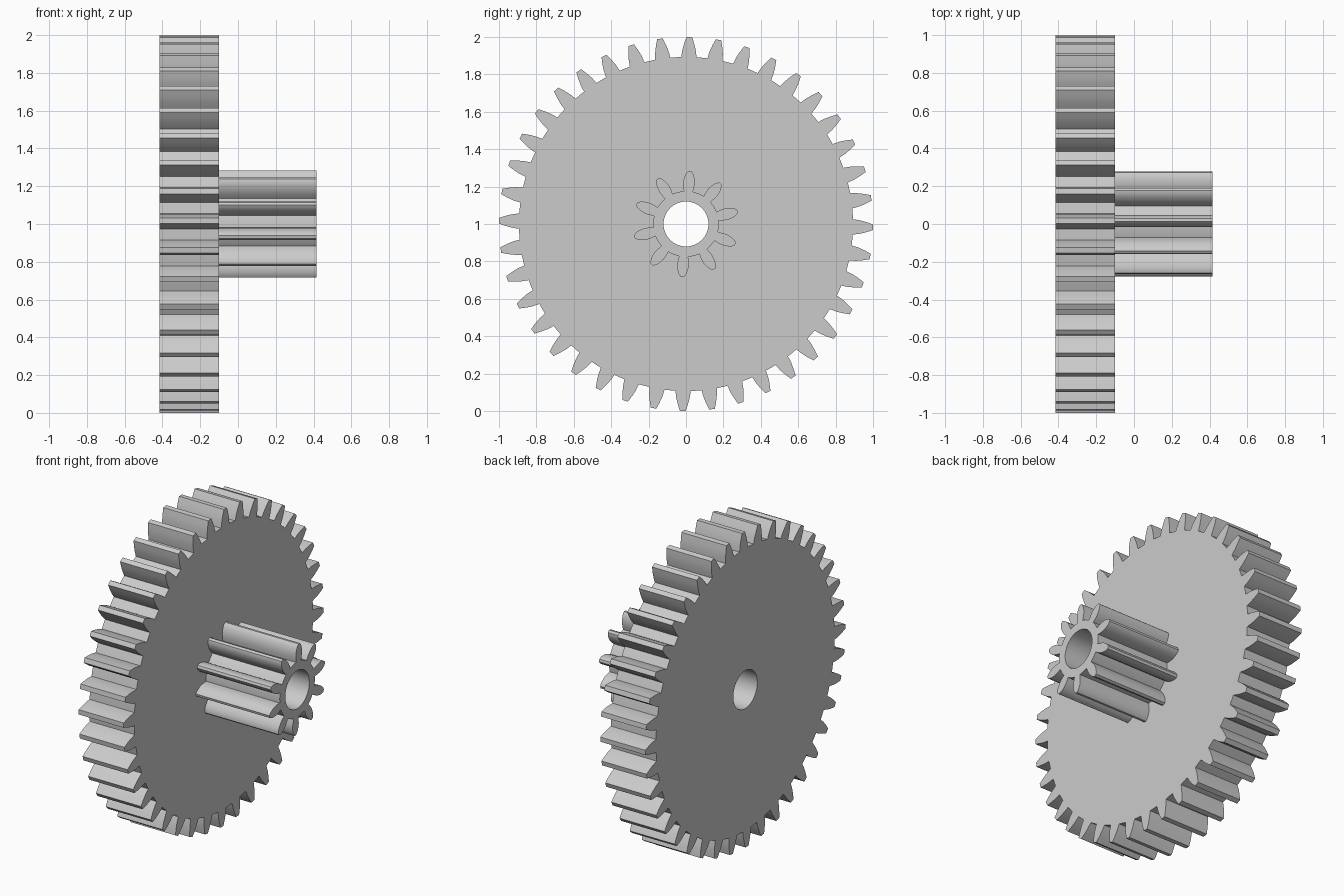
import bpy
import bmesh
from math import sin, cos, pi, radians

cube = bpy.data.objects.get("Cube")
if cube:
    bpy.data.objects.remove(cube, do_unlink=True)

grey = bpy.data.materials.new("light_grey")
grey.use_nodes = True
colour = (0.6, 0.6, 0.6, 1)
grey.diffuse_color = colour
grey.node_tree.nodes["Principled BSDF"].inputs["Base Color"].default_value = colour

BORE = 0.12
CENTRE = 1.0
JOINT = -0.10
HALF_LENGTH = 0.415


def toothed_outline(teeth, phase, flank):
    """Polar outline; flank lists (radius, half width) from root to tip."""
    pitch = 2 * pi / teeth
    root = flank[0][0]
    points = []
    for i in range(teeth):
        middle = phase + i * pitch
        points += [(r, middle - w / r) for r, w in flank]
        points += [(r, middle + w / r) for r, w in reversed(flank)]
        points.append((root, middle + pitch / 2))
    return points


def make_gear(name, outline, x0, x1, open_back=False):
    bm = bmesh.new()
    bore = [(BORE, 2 * pi * i / 64) for i in range(64)]
    edges = []
    for loop in (outline, bore):
        verts = [bm.verts.new((x0, r * sin(a), CENTRE + r * cos(a))) for r, a in loop]
        edges += [bm.edges.new((v, verts[i - 1])) for i, v in enumerate(verts)]
    # Fill the ring-shaped face and extrude it along the shaft
    cap = bmesh.ops.triangle_fill(bm, edges=edges, use_beauty=True)
    faces = [f for f in cap["geom"] if isinstance(f, bmesh.types.BMFace)]
    made = bmesh.ops.extrude_face_region(bm, geom=faces, use_keep_orig=True)
    moved = [v for v in made["geom"] if isinstance(v, bmesh.types.BMVert)]
    bmesh.ops.translate(bm, verts=moved, vec=(x1 - x0, 0, 0))
    bmesh.ops.recalc_face_normals(bm, faces=bm.faces)
    if open_back:
        hidden = [f for f in bm.faces if all(abs(v.co.x - x0) < 1e-5 for v in f.verts)]
        bmesh.ops.delete(bm, geom=hidden, context="FACES_ONLY")
    mesh = bpy.data.meshes.new(name)
    bm.to_mesh(mesh)
    bm.free()
    mesh.materials.append(grey)
    obj = bpy.data.objects.new(name, mesh)
    bpy.context.collection.objects.link(obj)
    bpy.ops.object.select_all(action="DESELECT")
    obj.select_set(True)
    bpy.context.view_layer.objects.active = obj
    bpy.ops.object.shade_smooth_by_angle(angle=radians(25))
    return obj


# Large wheel with tapered teeth
wheel_flank = [(0.893, 0.041), (0.93, 0.036), (0.965, 0.027), (1.0, 0.015)]
make_gear("large_gear", toothed_outline(40, radians(1), wheel_flank),
          -HALF_LENGTH, JOINT)

# Small pinion with rounded, slightly waisted teeth
pinion_flank = [(0.176, 0.024), (0.2, 0.029), (0.222, 0.031), (0.242, 0.029),
                (0.26, 0.024), (0.274, 0.017), (0.284, 0.008)]
make_gear("small_pinion", toothed_outline(10, radians(4.2), pinion_flank),
          JOINT, HALF_LENGTH, open_back=True)
